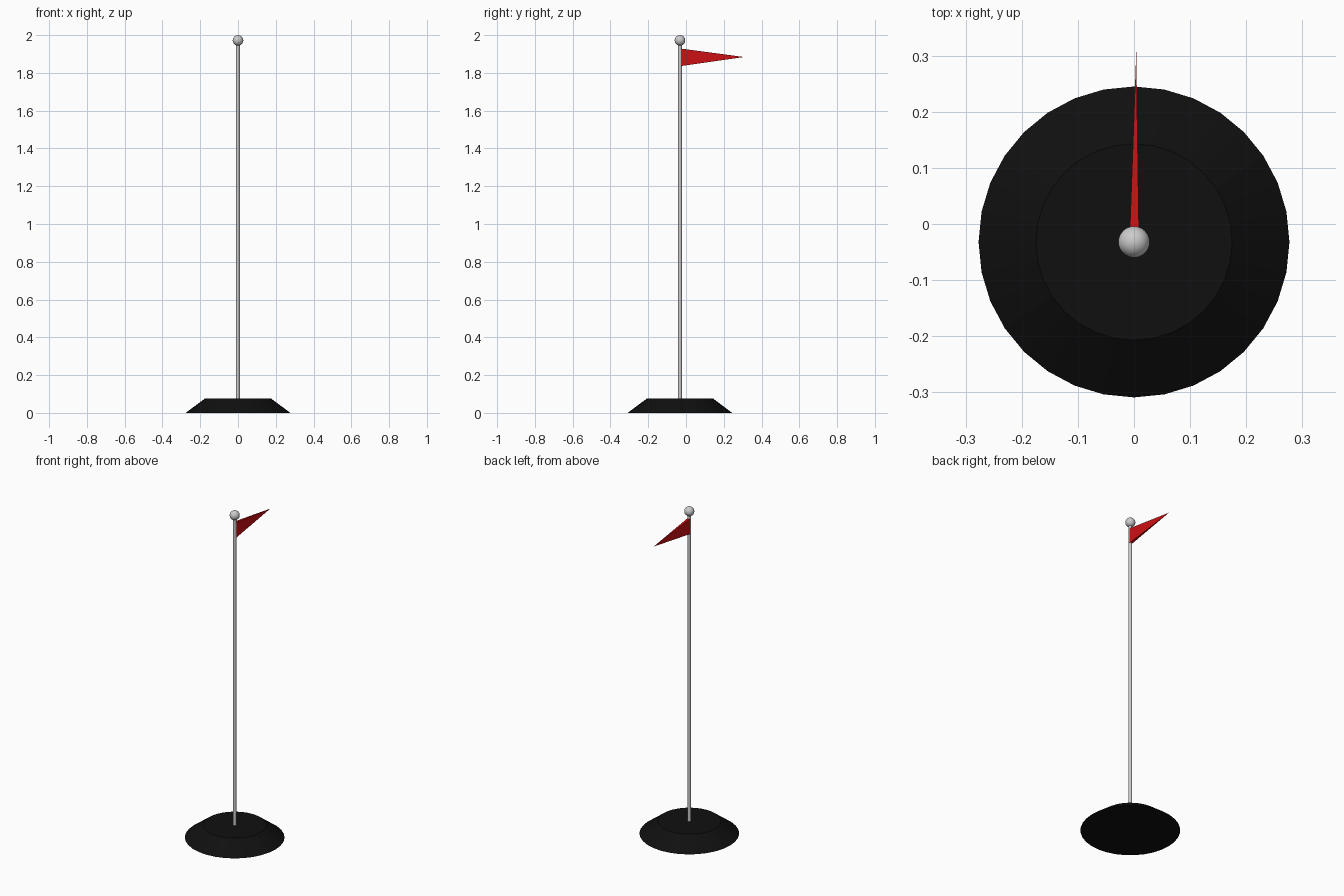
import bpy, bmesh
from math import radians
from mathutils import Matrix

if "Cube" in bpy.data.objects:
    bpy.data.objects.remove(bpy.data.objects["Cube"])

Y0 = -0.032  # pole axis


def material(name, rgb):
    m = bpy.data.materials.new(name)
    m.diffuse_color = (*rgb, 1)
    m.use_nodes = True
    m.node_tree.nodes["Principled BSDF"].inputs["Base Color"].default_value = m.diffuse_color
    return m


def finish(bm, name, mat=None):
    bmesh.ops.recalc_face_normals(bm, faces=bm.faces)
    me = bpy.data.meshes.new(name)
    bm.to_mesh(me)
    bm.free()
    ob = bpy.data.objects.new(name, me)
    bpy.context.collection.objects.link(ob)
    if mat:
        me.materials.append(mat)
    return ob


def frustum(name, r1, r2, z1, z2, sides, mat=None):
    bm = bmesh.new()
    bmesh.ops.create_cone(bm, cap_ends=True, segments=sides, radius1=r1,
                          radius2=r2, depth=z2 - z1,
                          matrix=Matrix.Translation((0, Y0, (z1 + z2) / 2)))
    return finish(bm, name, mat)


black = material("black", (0.005, 0.005, 0.005))
red = material("red", (0.6, 0.005, 0.007))

# Weighted base with sloping sides
frustum("base", 0.277, 0.175, 0, 0.076, 32, black)

# Thin pole
pole = frustum("pole", 0.01, 0.01, 0.07, 1.96, 16)

# Ball finial
bm = bmesh.new()
bmesh.ops.create_uvsphere(bm, u_segments=32, v_segments=16, radius=0.028,
                          matrix=Matrix.Translation((0, Y0, 1.972)))
ball = finish(bm, "ball_finial")

# Round parts are smooth
for ob in (pole, ball):
    bpy.context.view_layer.objects.active = ob
    ob.select_set(True)
bpy.ops.object.shade_smooth_by_angle(angle=radians(30))

# Pennant: thin wedge tapering to a point
bm = bmesh.new()
root = [bm.verts.new((x, -0.029, z)) for x, z in
        ((-0.008, 1.836), (0.009, 1.836), (0.009, 1.929), (-0.008, 1.929))]
tip = bm.verts.new((0.004, 0.307, 1.884))
bm.faces.new(root)
for i in range(4):
    bm.faces.new((root[i], root[(i + 1) % 4], tip))
finish(bm, "pennant", red)
